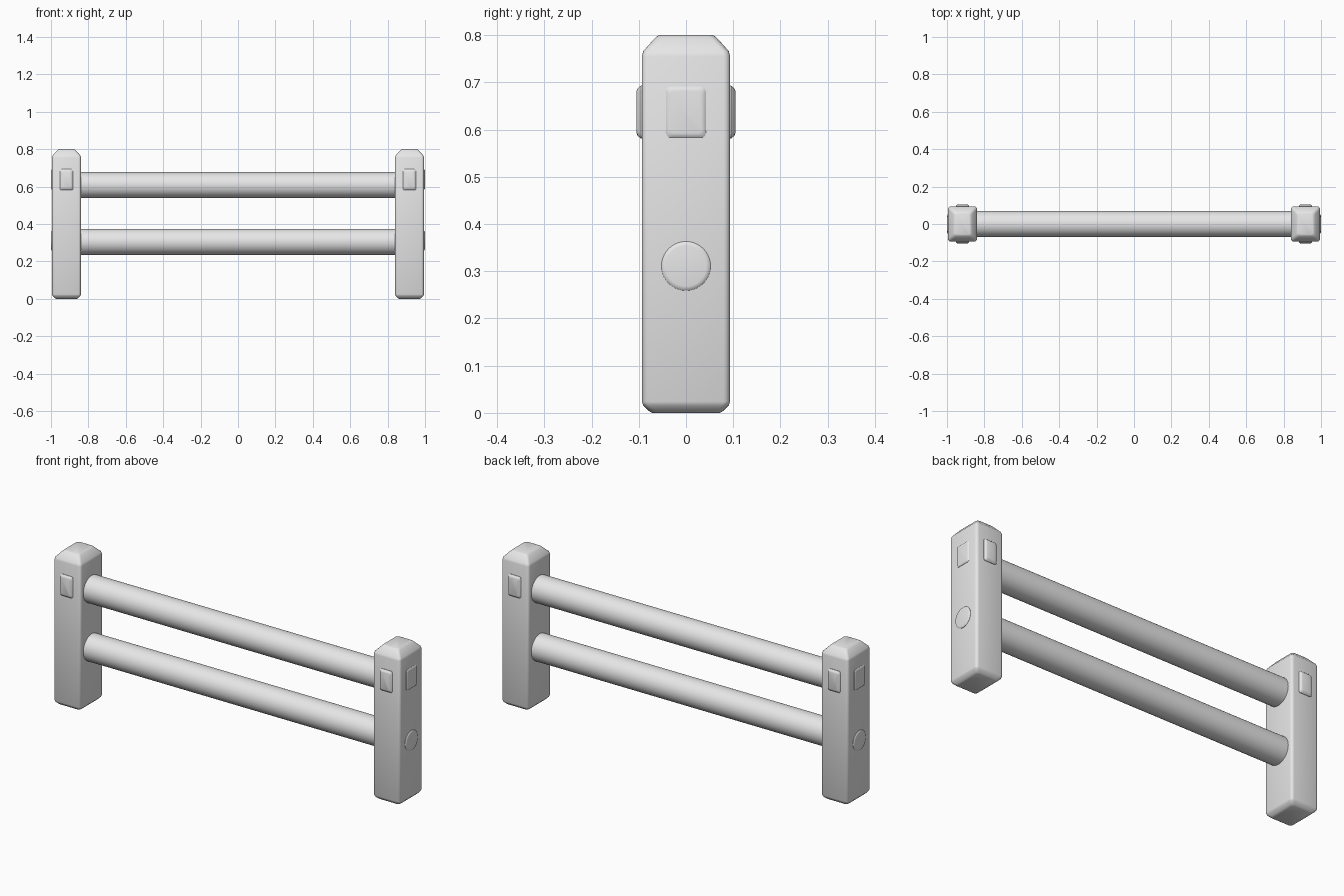
import bpy, bmesh, math
from mathutils import Matrix, Vector

if "Cube" in bpy.data.objects:
    bpy.data.objects.remove(bpy.data.objects["Cube"])

grey = bpy.data.materials.new("light grey")
grey.diffuse_color = (0.8, 0.8, 0.8, 1)
grey.use_nodes = True
grey.node_tree.nodes["Principled BSDF"].inputs["Base Color"].default_value = grey.diffuse_color


def finish(bm, name, angle=35):
    bmesh.ops.recalc_face_normals(bm, faces=bm.faces)
    me = bpy.data.meshes.new(name)
    bm.to_mesh(me)
    bm.free()
    me.materials.append(grey)
    ob = bpy.data.objects.new(name, me)
    bpy.context.collection.objects.link(ob)
    bpy.ops.object.select_all(action='DESELECT')
    ob.select_set(True)
    bpy.context.view_layer.objects.active = ob
    bpy.ops.object.shade_smooth_by_angle(angle=math.radians(angle))
    return ob


def rounded_rect(hx, hy, r, n=4):
    pts = []
    for i, (sx, sy) in enumerate([(1, 1), (-1, 1), (-1, -1), (1, -1)]):
        for k in range(n + 1):
            a = math.pi / 2 * (i + k / n)
            pts.append((sx * (hx - r) + r * math.cos(a), sy * (hy - r) + r * math.sin(a)))
    return pts


def circle(r, n=40):
    return [(r * math.cos(2 * math.pi * i / n), r * math.sin(2 * math.pi * i / n)) for i in range(n)]


def loft(name, sections, matrix):
    """Skin closed outlines, given as (height, points), and cap both ends."""
    bm = bmesh.new()
    rings = [[bm.verts.new(matrix @ Vector((x, y, h))) for x, y in pts] for h, pts in sections]
    n = len(rings[0])
    for a, b in zip(rings, rings[1:]):
        for i in range(n):
            bm.faces.new((a[i], a[(i + 1) % n], b[(i + 1) % n], b[i]))
    bm.faces.new(rings[0])
    bm.faces.new(rings[-1])
    return finish(bm, name)


def facing(origin, across, up, out):
    """Frame whose local z points out of a post face."""
    m = Matrix((across, up, out)).transposed().to_4x4()
    m.translation = Vector(origin)
    return m


HX, HY, CX = 0.0775, 0.0935, 0.917
# Height and inset of each post outline: chamfered foot and cap
post_profile = [(0, 0.022), (0.004, 0.015), (0.016, 0.003), (0.024, 0),
                (0.755, 0), (0.766, 0.003), (0.792, 0.026), (0.797, 0.031), (0.8, 0.037)]
# Raised plate: height above face and inset
plate_profile = [(-0.01, 0), (0.002, 0), (0.009, 0.006), (0.0115, 0.012)]
side_profile = [(-0.01, 0), (0.001, 0), (0.0045, 0.004), (0.0055, 0.009)]

for s, side in ((-1, "left"), (1, "right")):
    # Post
    loft(side + "_post",
         [(z, rounded_rect(HX - d, HY - d, 0.014)) for z, d in post_profile],
         Matrix.Translation((s * CX, 0, 0)))

    # Front and back plates
    for t, where in ((-1, "front"), (1, "back")):
        loft(f"{side}_{where}_plate",
             [(h, rounded_rect(0.036 - d, 0.056 - d, 0.01)) for h, d in plate_profile],
             facing((s * CX, t * HY, 0.637), (1, 0, 0), (0, 0, 1), (0, t, 0)))

    # Outer plate and round rail end
    x = s * (CX + HX)
    loft(side + "_outer_plate",
         [(h, rounded_rect(0.042 - d, 0.054 - d, 0.01)) for h, d in side_profile],
         facing((x, 0, 0.637), (0, 1, 0), (0, 0, 1), (s, 0, 0)))
    loft(side + "_rail_end",
         [(h, circle(0.052 - d)) for h, d in side_profile],
         facing((x, 0, 0.311), (0, 1, 0), (0, 0, 1), (s, 0, 0)))

# Round rails between the posts
for z, name in ((0.608, "upper_rail"), (0.305, "lower_rail")):
    loft(name, [(h, circle(0.0695)) for h in (-0.86, 0.86)],
         facing((0, 0, z), (0, 1, 0), (0, 0, 1), (1, 0, 0)))
